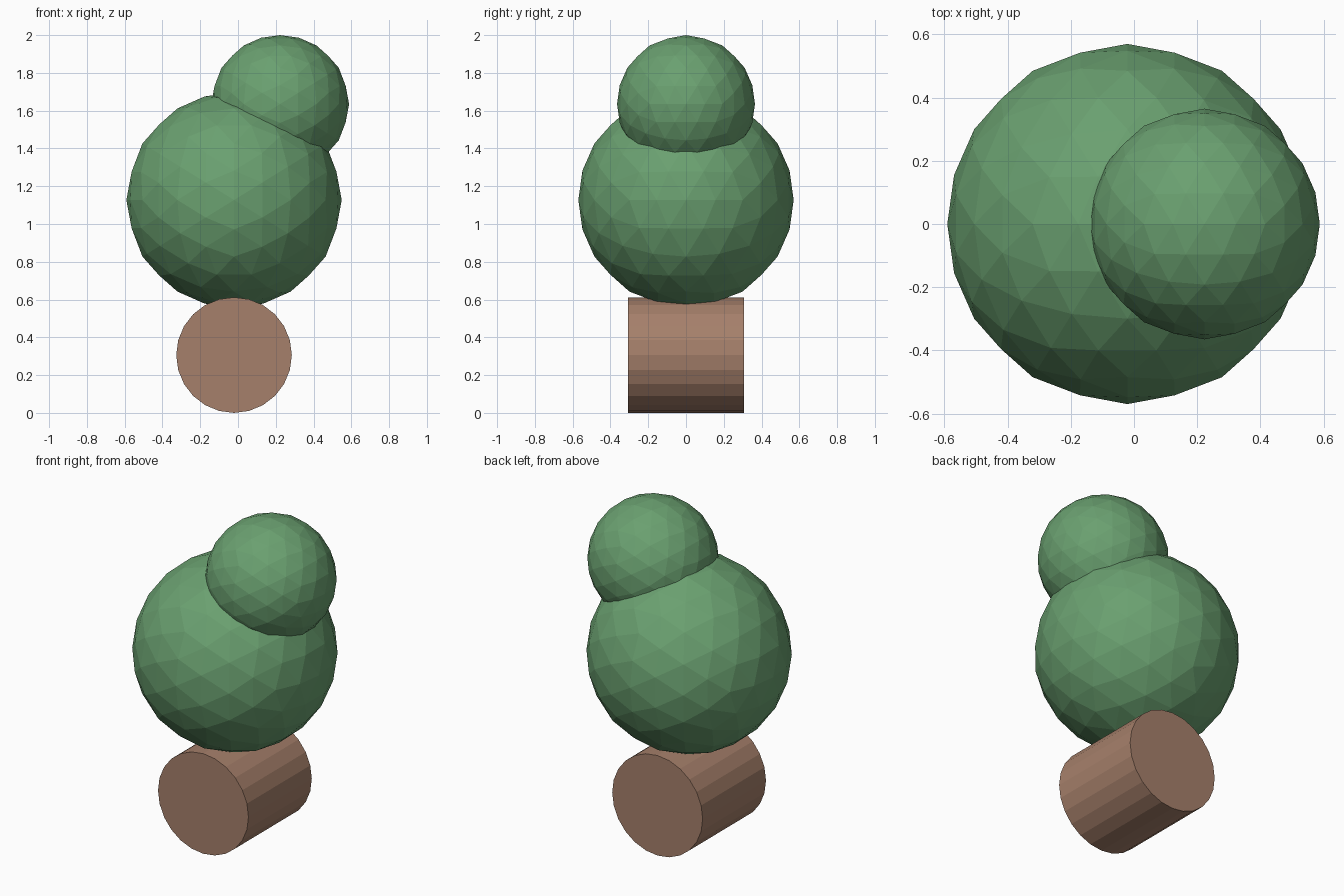
import bpy, bmesh, math
from mathutils import Vector, Matrix

if "Cube" in bpy.data.objects:
    bpy.data.objects.remove(bpy.data.objects["Cube"])


def material(name, color):
    m = bpy.data.materials.new(name)
    m.diffuse_color = (*color, 1.0)
    m.use_nodes = True
    m.node_tree.nodes["Principled BSDF"].inputs["Base Color"].default_value = m.diffuse_color
    return m


def add_object(name, bm, mat, location):
    bmesh.ops.recalc_face_normals(bm, faces=bm.faces)
    mesh = bpy.data.meshes.new(name)
    bm.to_mesh(mesh)
    bm.free()
    mesh.materials.append(mat)
    ob = bpy.data.objects.new(name, mesh)
    ob.location = location
    bpy.context.collection.objects.link(ob)


def foliage_ball(name, radius, location, mat):
    # icosahedron with its edge midpoints on the axes, split twice
    bm = bmesh.new()
    t = (1 + math.sqrt(5)) / 2
    for a in (-1, 1):
        for b in (-t, t):
            for co in ((a, 0, b), (0, b, a), (b, a, 0)):
                bm.verts.new(Vector(co).normalized())
    bmesh.ops.convex_hull(bm, input=bm.verts[:])
    for _ in range(2):
        bmesh.ops.subdivide_edges(bm, edges=bm.edges[:], cuts=1, use_grid_fill=True)
        for v in bm.verts:
            v.co.normalize()
    for v in bm.verts:
        v.co *= radius
    add_object(name, bm, mat, location)


leaf = material("leaf_green", (0.144, 0.352, 0.162))
bark = material("bark_brown", (0.381, 0.216, 0.147))

# Trunk: 24-sided log lying along y
bm = bmesh.new()
bmesh.ops.create_cone(bm, cap_ends=True, segments=24, radius1=0.306, radius2=0.306,
                      depth=0.612, matrix=Matrix.Rotation(math.pi / 2, 4, 'X'))
add_object("trunk", bm, bark, (-0.021, 0, 0.306))

# Foliage
foliage_ball("lower_foliage", 0.57, (-0.021, 0, 1.127), leaf)
foliage_ball("upper_foliage", 0.365, (0.223, 0, 1.635), leaf)
